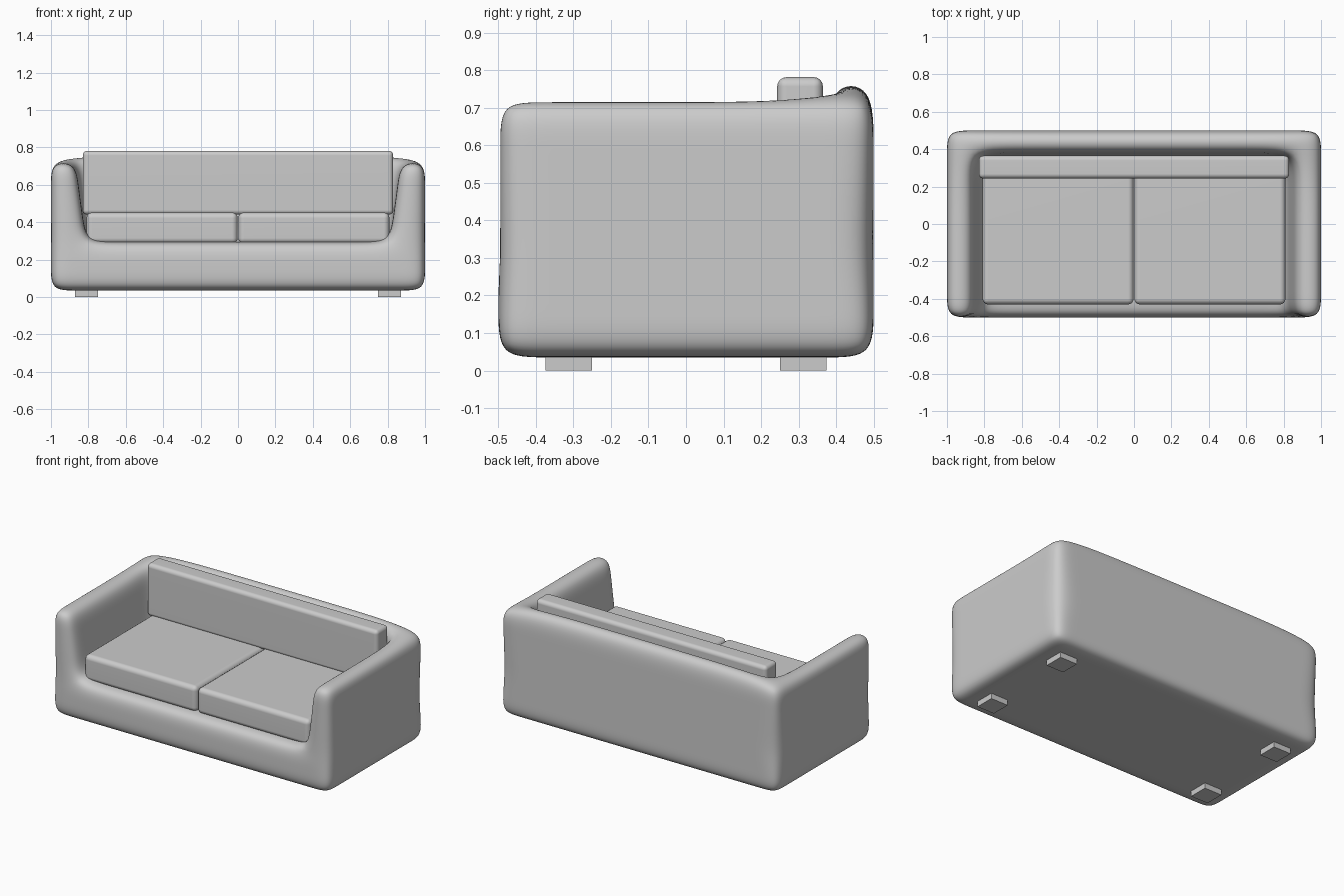
import bpy, bmesh

if "Cube" in bpy.data.objects:
    bpy.data.objects.remove(bpy.data.objects["Cube"])

def finish(bm, name):
    bmesh.ops.recalc_face_normals(bm, faces=bm.faces)
    me = bpy.data.meshes.new(name)
    bm.to_mesh(me)
    bm.free()
    ob = bpy.data.objects.new(name, me)
    bpy.context.collection.objects.link(ob)
    return ob

def box(name, lo, hi, bevel=0):
    bm = bmesh.new()
    bmesh.ops.create_cube(bm, size=1)
    for v in bm.verts:
        v.co = [(a + b) / 2 + c * (b - a) for a, b, c in zip(lo, hi, v.co)]
    ob = finish(bm, name)
    if bevel:
        m = ob.modifiers.new("Bevel", 'BEVEL')
        m.width, m.segments = bevel, 4
        for p in ob.data.polygons:
            p.use_smooth = True
        w = ob.modifiers.new("Normals", 'WEIGHTED_NORMAL')
        w.keep_sharp = True
    return ob

# Body: grid cage of filled cells (base, arms, back), tapered, then subdivided
xs = [-1, -.87, -.66, 0, .66, .87, 1]
ys = [-.5, -.38, -.1, .2, .38, .5]
zs = [.035, .16, .295, .43, .60, .72]
NX, NY, NZ = len(xs) - 1, len(ys) - 1, len(zs) - 1

def filled(i, j, k):
    if not (0 <= i < NX and 0 <= j < NY and 0 <= k < NZ):
        return False
    return k < 2 or i in (0, NX - 1) or j == NY - 1

def cage_point(i, j, k):
    x, y, z = xs[i], ys[j], zs[k]
    if i in (1, NX - 1):                      # arms widen towards the seat
        x *= {2: .93, 3: .955, 4: .98}.get(k, 1)
    if j == NY - 1 and k in (2, 3):           # back widens towards the seat
        y -= .03
    if k == NZ and j >= NY - 1:               # back rises between the arms
        z += .045 if 1 < i < NX - 1 else (.03 if 0 < i < NX else 0)
    return x, y, z

bm = bmesh.new()
cache = {}
def vert(key):
    if key not in cache:
        cache[key] = bm.verts.new(cage_point(*key))
    return cache[key]

for i in range(NX):
    for j in range(NY):
        for k in range(NZ):
            if not filled(i, j, k):
                continue
            for axis in range(3):
                for side in (0, 1):
                    n = [i, j, k]
                    n[axis] += 2 * side - 1
                    if filled(*n):
                        continue
                    a, b = (axis + 1) % 3, (axis + 2) % 3
                    quad = []
                    for da, db in ((0, 0), (1, 0), (1, 1), (0, 1)):
                        c = [i, j, k]
                        c[axis] += side
                        c[a] += da
                        c[b] += db
                        quad.append(vert(tuple(c)))
                    bm.faces.new(quad)
body = finish(bm, "sofa_body")
sub = body.modifiers.new("Subdivision", 'SUBSURF')
sub.levels = sub.render_levels = 3
for p in body.data.polygons:
    p.use_smooth = True

# Seat cushions and feet, mirrored left and right
for s, side in ((-1, "left"), (1, "right")):
    x0, x1 = sorted((s * .002, s * .81))
    box(f"seat_cushion_{side}", (x0, -.43, .285), (x1, .30, .452), .03)
    for y, end in ((-.3125, "front"), (.3125, "back")):
        box(f"foot_{end}_{side}", (s * .81 - .062, y - .0625, 0),
            (s * .81 + .062, y + .0625, .06))

# Back cushion
box("back_cushion", (-.83, .243, .44), (.83, .365, .782), .025)
